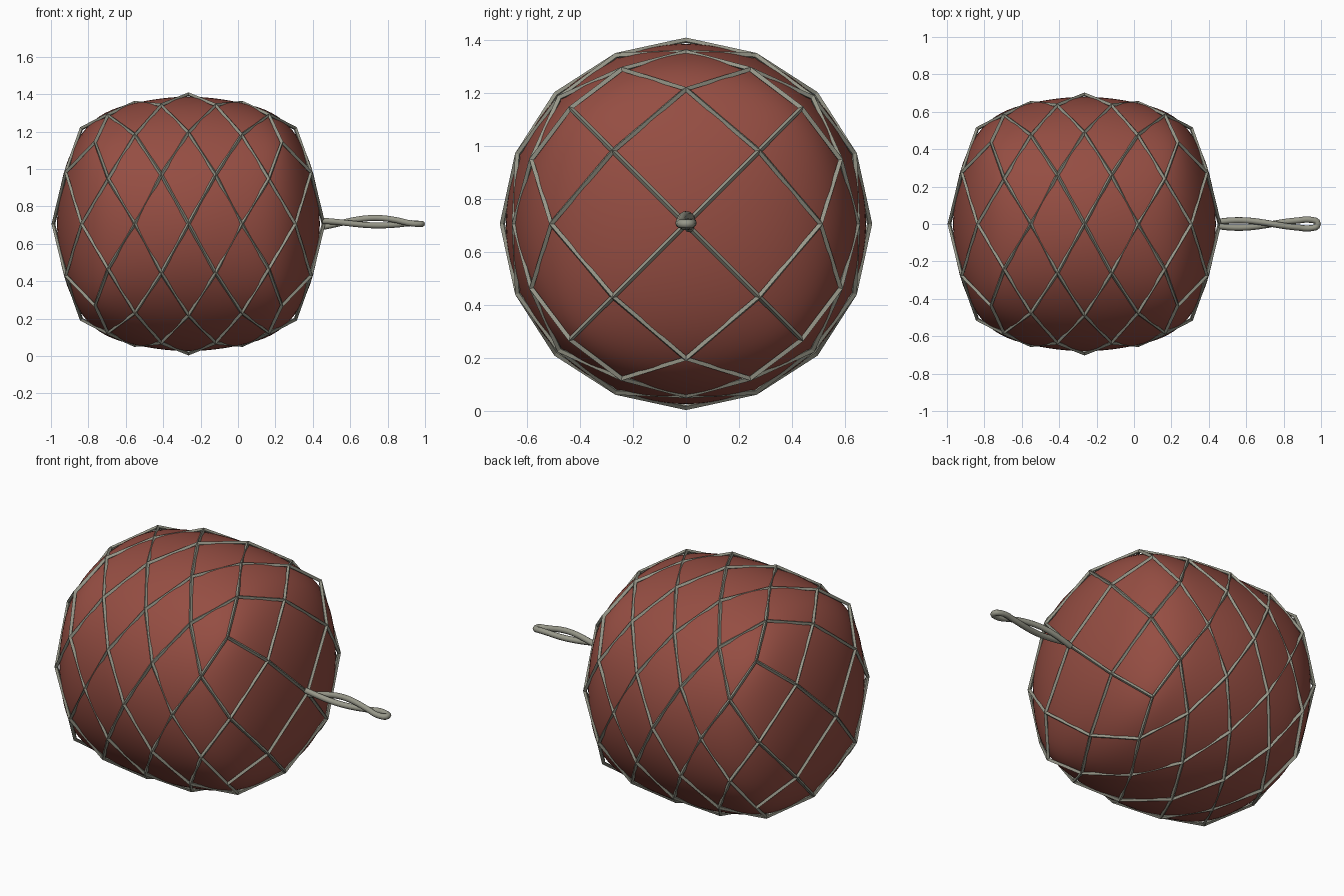
import bpy, bmesh
from math import sin, cos, pi, radians
from mathutils import Vector

if "Cube" in bpy.data.objects:
    bpy.data.objects.remove(bpy.data.objects["Cube"])

CX, CZ = -0.265, 0.706


def material(name, color):
    m = bpy.data.materials.new(name)
    m.diffuse_color = color
    m.use_nodes = True
    m.node_tree.nodes["Principled BSDF"].inputs["Base Color"].default_value = m.diffuse_color
    return m


RED = material("red_float", (0.30, 0.075, 0.055, 1))
ROPE = material("rope_grey", (0.31, 0.31, 0.25, 1))


# Net rings on one half: x offset, radius on axes, radius on diagonals
RINGS = {
    "tip": (0.722, 0, 0), "C": (0.655, 0.39, 0.39), "A": (0.572, 0.51, 0.51),
    "D": (0.50, 0.618, 0.618), "R1": (0.43, 0.632, 0.632), "R2": (0.286, 0.648, 0.675),
    "R3": (0.145, 0.688, 0.688), "R4": (0, 0.693, 0.693),
}


def node(ring, j, side):
    off, r_axis, r_diag = RINGS[ring]
    r = r_axis if j % 4 == 0 else r_diag
    a = radians(22.5 * j)
    return Vector((side * off, r * cos(a), r * sin(a)))


def half_faces(s):
    faces = []
    def quad(*items):
        faces.append([node(n, j, s) for n, j in items])
    for k in range(0, 16, 4):
        quad(("tip", 0), ("C", k + 2), ("A", k + 4), ("C", k + 6))
        quad(("C", k + 2), ("A", k), ("R1", k + 1), ("D", k + 2))
        quad(("C", k + 2), ("D", k + 2), ("R1", k + 3), ("A", k + 4))
        quad(("A", k), ("R1", k + 1), ("R2", k), ("R1", k - 1))
        quad(("D", k + 2), ("R1", k + 3), ("R2", k + 2), ("R1", k + 1))
    for j in range(0, 16, 2):
        quad(("R1", j + 1), ("R2", j + 2), ("R3", j + 1), ("R2", j))
        quad(("R2", j), ("R3", j + 1), ("R4", j), ("R3", j - 1))
    return faces


def cage(name, mat):
    bm = bmesh.new()
    faces = half_faces(1) + half_faces(-1)
    for j in range(1, 16, 2):
        faces.append([node("R3", j, 1), node("R4", j + 1, 1), node("R3", j, -1), node("R4", j - 1, 1)])
    for f in faces:
        bm.faces.new([bm.verts.new(p) for p in f])
    bmesh.ops.remove_doubles(bm, verts=bm.verts, dist=0.001)
    bmesh.ops.recalc_face_normals(bm, faces=bm.faces)
    me = bpy.data.meshes.new(name)
    bm.to_mesh(me)
    bm.free()
    me.materials.append(mat)
    ob = bpy.data.objects.new(name, me)
    ob.location = (CX, 0, CZ)
    bpy.context.collection.objects.link(ob)
    return ob


# Smooth red float inside the net
float_body = cage("float_body", RED)
float_body.scale = (1.04, 1.04, 1.04)
sub = float_body.modifiers.new("smooth", 'SUBSURF')
sub.levels = sub.render_levels = 3
for p in float_body.data.polygons:
    p.use_smooth = True

# Rope net along the cage edges
net = cage("rope_net", ROPE)
wire = net.modifiers.new("strands", 'WIREFRAME')
wire.thickness = 0.02
wire.offset = 0
wire.use_even_offset = True

# Twisted two-strand rope ending in an eye
def strand(side):
    pts = []
    for i in range(25):
        x = 0.455 + 0.515 * i / 24
        a = pi * (x - 0.92) / 0.36
        r = 0.02 if x < 0.88 else 0.02 + 0.004 * sin(pi * (x - 0.88) / 0.09)
        rise = 0.012 * sin(pi * i / 24)
        flat = min(1, (0.97 - x) / 0.1)
        pts.append((x, side * r * cos(a), CZ + rise + side * r * sin(a) * flat))
    return pts


tip = [(0.979, 0.012, CZ), (0.983, 0, CZ), (0.979, -0.012, CZ)]
path = strand(1) + tip + strand(-1)[::-1]
cu = bpy.data.curves.new("twisted_rope", 'CURVE')
cu.dimensions = '3D'
cu.bevel_depth = 0.0165
cu.bevel_resolution = 3
cu.use_fill_caps = True
sp = cu.splines.new('POLY')
sp.points.add(len(path) - 1)
for p, co in zip(sp.points, path):
    p.co = (*co, 1)
sp.use_smooth = True
cu.materials.append(ROPE)
bpy.context.collection.objects.link(bpy.data.objects.new("twisted_rope", cu))
